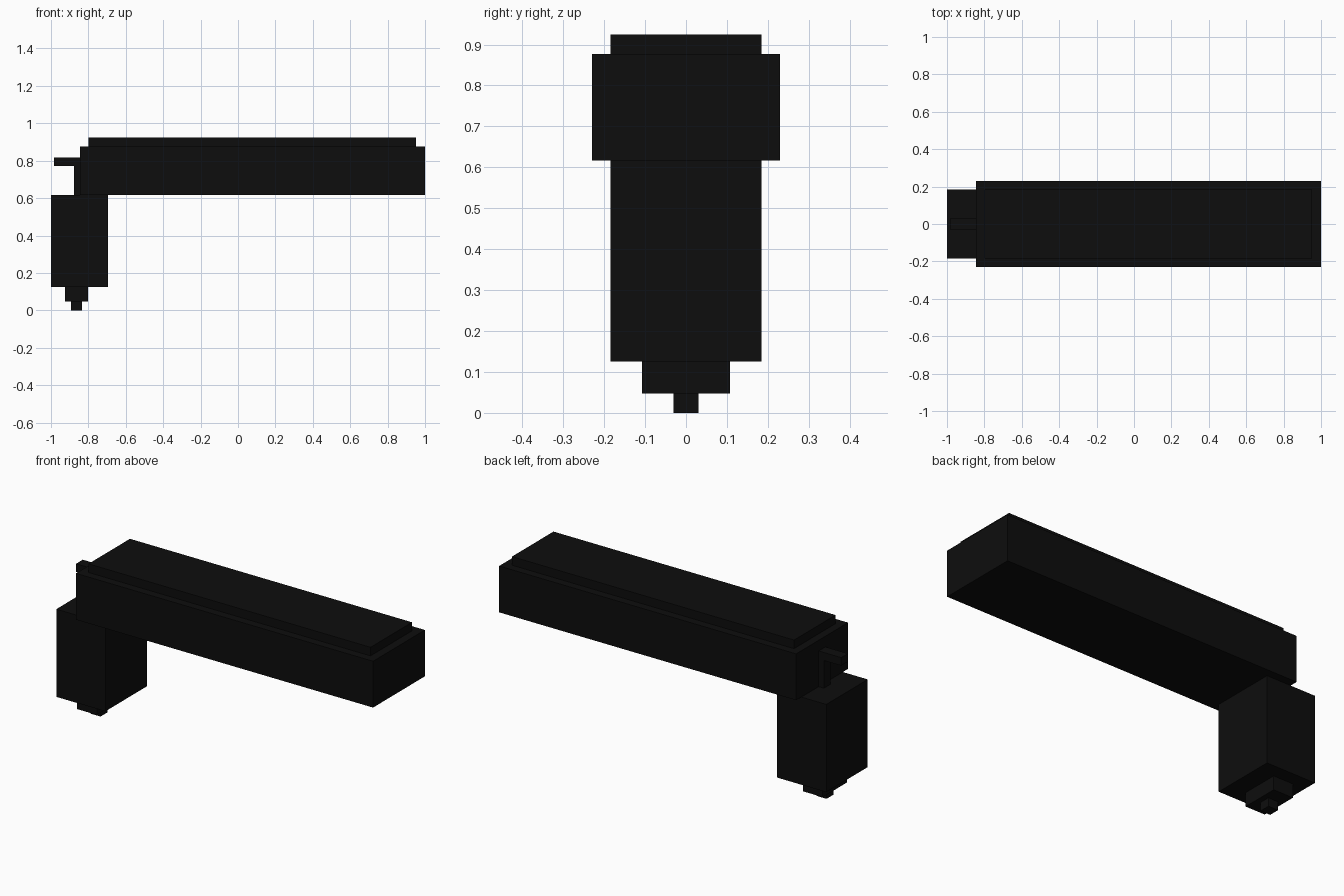
import bpy
import bmesh
from mathutils import Matrix, Vector

default = bpy.data.objects.get("Cube")
if default:
    bpy.data.objects.remove(default, do_unlink=True)

black = bpy.data.materials.new("matte_black")
black.use_nodes = True
colour = (0.004, 0.004, 0.004, 1)
black.diffuse_color = colour
black.node_tree.nodes["Principled BSDF"].inputs["Base Color"].default_value = colour


def block(name, x0, x1, half_width, z0, z1):
    """Flat-faced box, symmetric about y = 0."""
    mesh = bpy.data.meshes.new(name)
    bm = bmesh.new()
    size = Vector((x1 - x0, 2 * half_width, z1 - z0))
    centre = Vector(((x0 + x1) / 2, 0, (z0 + z1) / 2))
    bmesh.ops.create_cube(bm, size=1, matrix=Matrix.LocRotScale(centre, None, size))
    bm.to_mesh(mesh)
    bm.free()
    mesh.materials.append(black)
    obj = bpy.data.objects.new(name, mesh)
    bpy.context.collection.objects.link(obj)
    return obj


# Long horizontal body with a raised, inset top
block("main_body", -0.845, 1.0, 0.23, 0.617, 0.877)
block("top_plate", -0.80, 0.952, 0.184, 0.877, 0.925)

# Narrow rear lever: upright stem and overhanging spur
block("rear_stem", -0.878, -0.845, 0.03, 0.617, 0.775)
block("rear_spur", -0.985, -0.845, 0.03, 0.772, 0.817)

# Grip stepping down to a small foot
block("grip", -1.0, -0.695, 0.184, 0.125, 0.617)
block("grip_base", -0.924, -0.802, 0.107, 0.047, 0.125)
block("grip_foot", -0.894, -0.833, 0.03, 0.0, 0.047)
